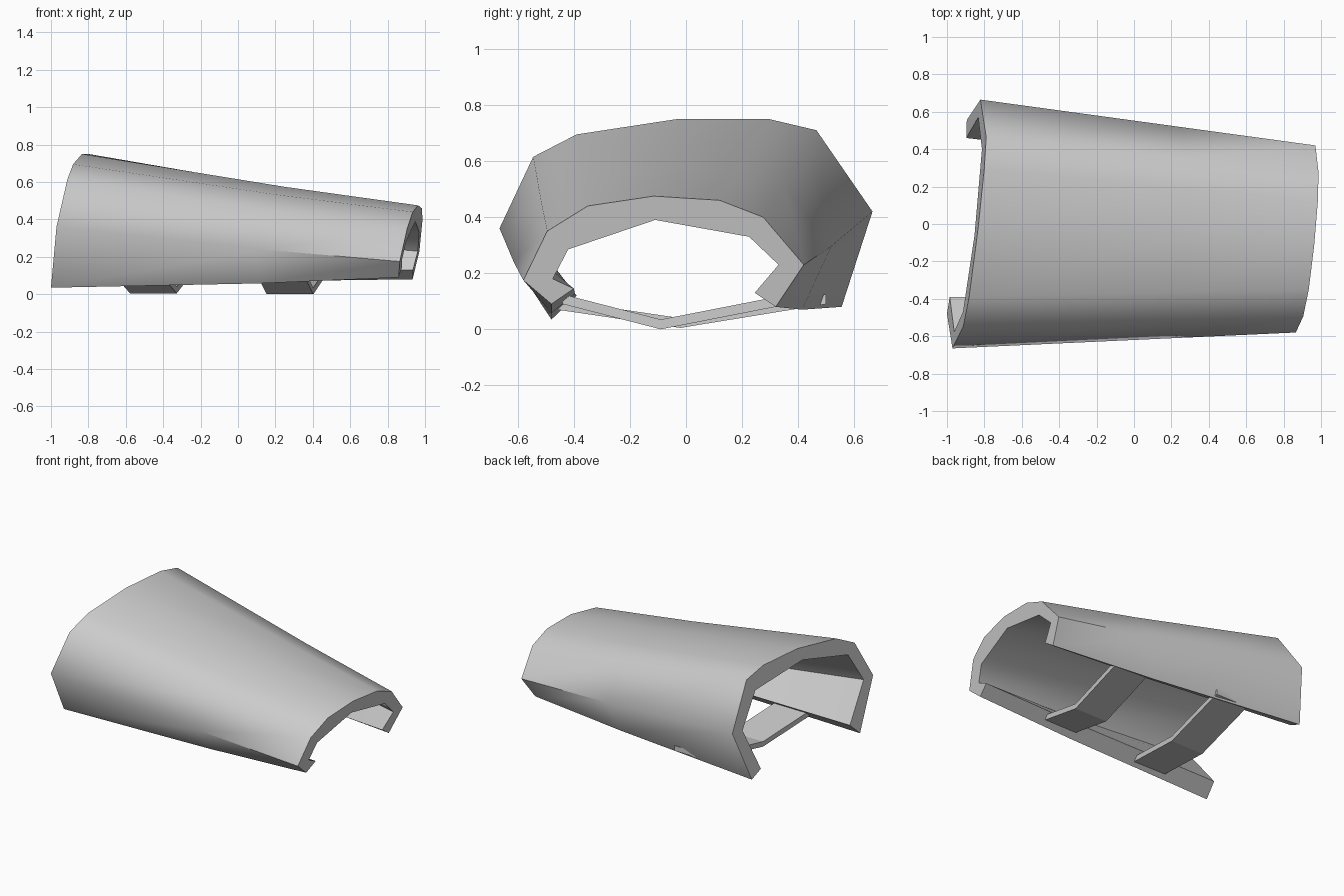
import bpy
import bmesh
import math

cube = bpy.data.objects.get("Cube")
if cube:
    bpy.data.objects.remove(cube)

grey = bpy.data.materials.new("plain grey")
grey.use_nodes = True
colour = (0.6, 0.6, 0.6, 1)
grey.diffuse_color = colour
grey.node_tree.nodes["Principled BSDF"].inputs["Base Color"].default_value = colour


def loft(name, rings, smooth_angle):
    """Join closed rings of points into a capped solid."""
    bm = bmesh.new()
    rows = [[bm.verts.new(p) for p in ring] for ring in rings]
    count = len(rows[0])
    for a, b in zip(rows, rows[1:]):
        for i in range(count):
            j = (i + 1) % count
            bm.faces.new((a[i], a[j], b[j], b[i]))
    bm.faces.new(rows[0])
    bm.faces.new(rows[-1])
    bmesh.ops.recalc_face_normals(bm, faces=bm.faces)
    mesh = bpy.data.meshes.new(name)
    bm.to_mesh(mesh)
    bm.free()
    mesh.materials.append(grey)
    obj = bpy.data.objects.new(name, mesh)
    bpy.context.collection.objects.link(obj)
    bpy.ops.object.select_all(action='DESELECT')
    obj.select_set(True)
    bpy.context.view_layer.objects.active = obj
    if smooth_angle:
        bpy.ops.object.shade_smooth_by_angle(angle=math.radians(smooth_angle))
    return obj


# Arched shell: outer profile front to back, then inner profile back to front (y, z)
wide_outer = [(-.48, .035), (-.665, .36), (-.545, .615), (-.39, .695), (-.03, .75),
              (.295, .75), (.465, .71), (.665, .42), (.555, .08)]
wide_inner = [(.46, .12), (.57, .41), (.40, .62), (-.06, .665),
              (-.47, .56), (-.575, .36), (-.39, .12)]
narrow_outer = [(-.48, .09), (-.58, .175), (-.495, .35), (-.35, .44), (-.115, .475),
                (.12, .46), (.275, .40), (.42, .23), (.32, .08)]
narrow_inner = [(.245, .13), (.33, .23), (.225, .33), (-.11, .39),
                (-.42, .285), (-.475, .18), (-.40, .145)]

# Both ends are cut on slanted planes
wide = [(max(-1, -.97 + .104 * (y + .66) + .18 * (z - .36)), y, z)
        for y, z in wide_outer + wide_inner]
narrow = [(.865 + .095 * (y + .58) + .18 * (z - .175), y, z)
          for y, z in narrow_outer + narrow_inner]
middle = [tuple(a + (b - a) * .6 for a, b in zip(p, q)) for p, q in zip(wide, narrow)]
middle = [(x, y, z - .01) for x, y, z in middle]
loft("arm_shell", [wide, middle, narrow], 62)


# Straps crossing the open underside
def strap(name, x, width, path, thickness=.035, skew=.13):
    rings = []
    for y, z in path:
        left = x - width / 2 + skew * y
        right = left + width
        rings.append([(left, y, z), (right, y, z),
                      (right, y, z + thickness), (left, y, z + thickness)])
    loft(name, rings, 0)


strap("wide_strap", -.45, .25, [(-.46, .07), (-.02, .005), (.5, .09)])
strap("narrow_strap", .29, .25, [(-.44, .09), (-.09, 0), (.37, .09)])
